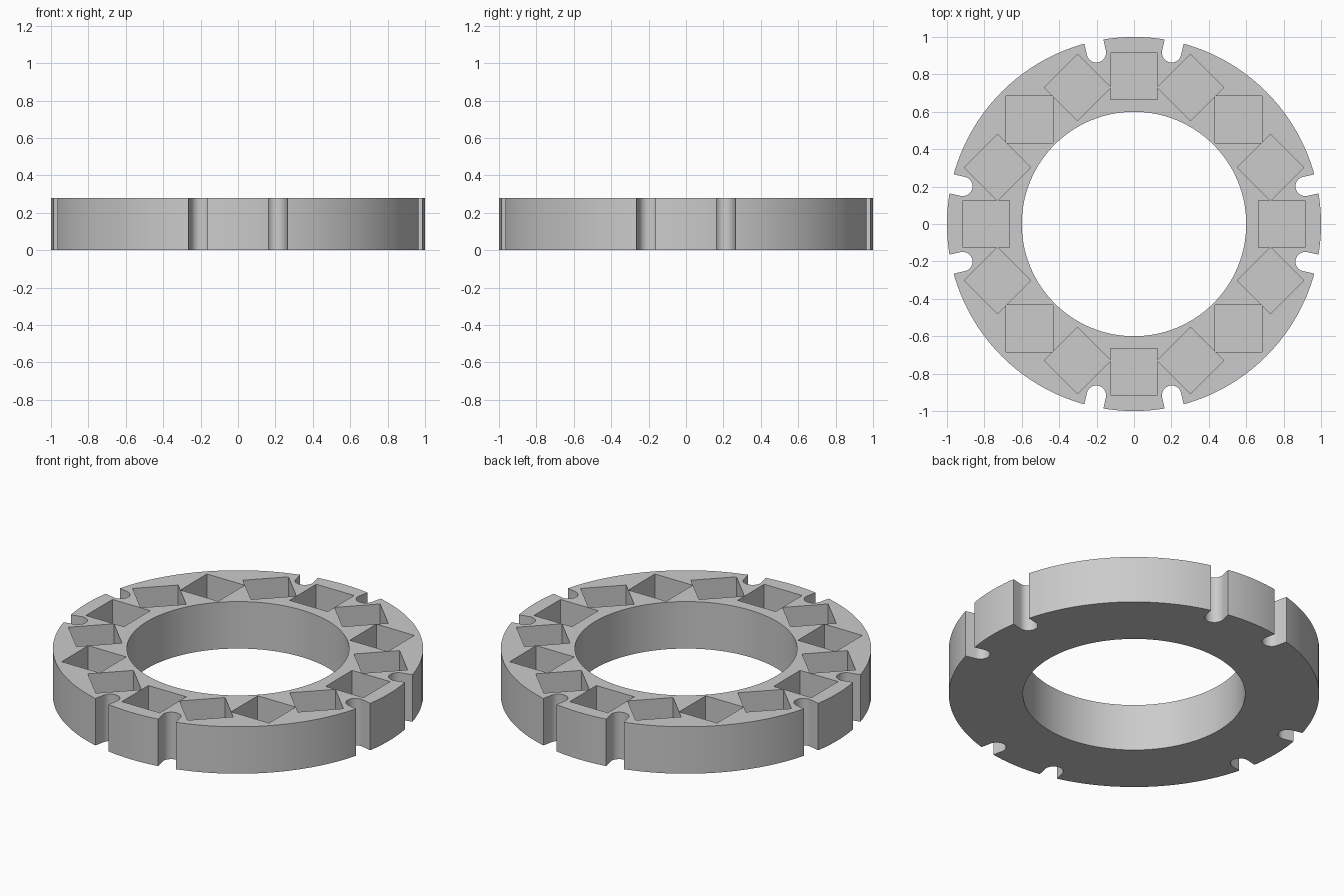
import bpy
import bmesh
from math import cos, sin, pi, radians
from mathutils import Matrix

if "Cube" in bpy.data.objects:
    bpy.data.objects.remove(bpy.data.objects["Cube"], do_unlink=True)

HEIGHT = 0.28
FLOOR = 0.026          # material left under each pocket
POCKET_RADIUS = 0.79
POCKET_SIZE = 0.25
SLOT_RADIUS = 0.937
SLOT_HALF = 0.052
SLOT_ANGLE = radians(12.4)


def arc(radius, start, end, count):
    """Points along an arc, without the end point."""
    return [(radius * cos(start + (end - start) * i / count),
             radius * sin(start + (end - start) * i / count)) for i in range(count)]


def add_prism(bm, outline, z0, z1, matrix=Matrix()):
    """Extrude a flat outline between two heights."""
    face = bm.faces.new([bm.verts.new(matrix @ Matrix.Translation((x, y, z0)).translation)
                         for x, y in outline])
    top = bmesh.ops.extrude_face_region(bm, geom=[face])["geom"]
    bmesh.ops.translate(bm, vec=(0, 0, z1 - z0),
                        verts=[v for v in top if isinstance(v, bmesh.types.BMVert)])


def make_object(name, bm):
    bmesh.ops.recalc_face_normals(bm, faces=bm.faces)
    mesh = bpy.data.meshes.new(name)
    bm.to_mesh(mesh)
    bm.free()
    obj = bpy.data.objects.new(name, mesh)
    bpy.context.collection.objects.link(obj)
    return obj


# Plain disc
bm = bmesh.new()
add_prism(bm, arc(1, 0, 2 * pi, 128), 0, HEIGHT)
ring = make_object("magnet_ring", bm)

# Centre bore
bm = bmesh.new()
add_prism(bm, arc(0.6, 0, 2 * pi, 128), -0.1, HEIGHT + 0.1)
bore = make_object("bore_cutter", bm)

# Sixteen square pockets, each turned 45 degrees from the last
bm = bmesh.new()
h = POCKET_SIZE / 2
square = [(-h, -h), (h, -h), (h, h), (-h, h)]
for i in range(16):
    a = i * pi / 8
    place = (Matrix.Translation((POCKET_RADIUS * cos(a), POCKET_RADIUS * sin(a), 0))
             @ Matrix.Rotation(i * pi / 4, 4, 'Z'))
    add_prism(bm, square, FLOOR, HEIGHT + 0.1, place)
pockets = make_object("pocket_cutter", bm)

# Pairs of round-bottomed rim slots on each side
bm = bmesh.new()
slot = [(x + SLOT_RADIUS, y) for x, y in arc(SLOT_HALF, pi / 2, 1.5 * pi, 16)]
slot += [(SLOT_RADIUS, -SLOT_HALF), (1.1, -SLOT_HALF), (1.1, SLOT_HALF)]
for quarter in range(4):
    for side in (-1, 1):
        turn = Matrix.Rotation(quarter * pi / 2 + side * SLOT_ANGLE, 4, 'Z')
        add_prism(bm, slot, -0.1, HEIGHT + 0.1, turn)
slots = make_object("slot_cutter", bm)

# Cut the disc, then discard the cutters
bpy.ops.object.select_all(action='DESELECT')
bpy.context.view_layer.objects.active = ring
ring.select_set(True)
for cutter in (bore, slots, pockets):
    cutter.hide_render = True
    mod = ring.modifiers.new(cutter.name, 'BOOLEAN')
    mod.operation = 'DIFFERENCE'
    mod.solver = 'EXACT'
    mod.object = cutter
    bpy.ops.object.modifier_apply(modifier=mod.name)
    bpy.data.objects.remove(cutter, do_unlink=True)

# Single grey finish
grey = bpy.data.materials.new("plain_grey")
grey.use_nodes = True
colour = (0.6, 0.6, 0.6, 1)
grey.diffuse_color = colour
grey.node_tree.nodes["Principled BSDF"].inputs["Base Color"].default_value = colour
ring.data.materials.clear()
ring.data.materials.append(grey)
bpy.ops.object.shade_smooth_by_angle(angle=radians(30))
